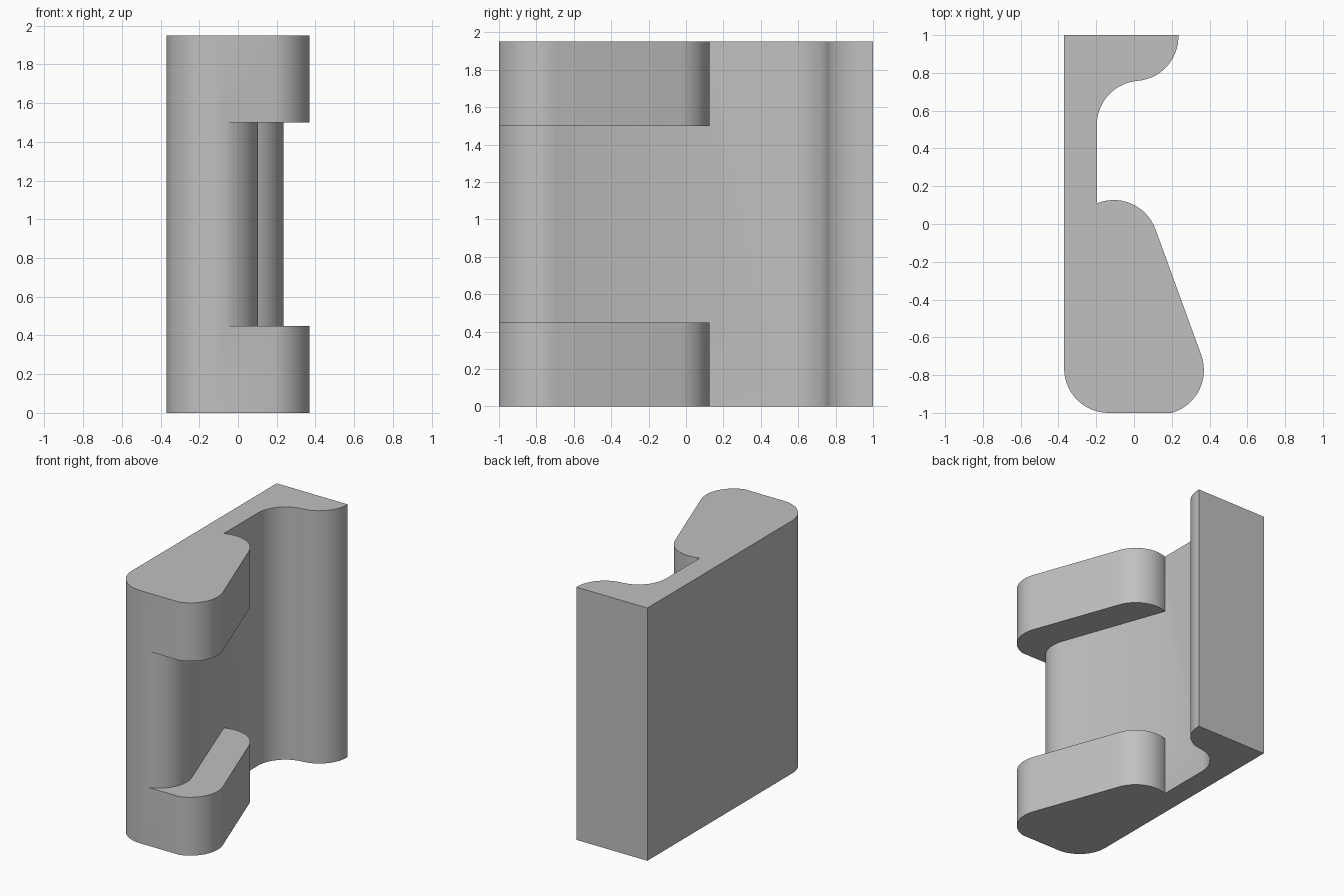
import bpy, bmesh, math

cube = bpy.data.objects.get("Cube")
if cube:
    bpy.data.objects.remove(cube, do_unlink=True)

H = 1.95          # full height
R = 0.235         # radius shared by every rounded corner
LEFT, WALL = -0.37, -0.197
SHIFT = -0.265    # sideways offset of the recessed wall

grey = bpy.data.materials.new("plain grey")
grey.use_nodes = True
grey.diffuse_color = (0.53, 0.53, 0.53, 1)
grey.node_tree.nodes["Principled BSDF"].inputs["Base Color"].default_value = (0.53, 0.53, 0.53, 1)


def arc(cx, cy, start, end, steps=14):
    """Points on a rounded corner, angles in degrees."""
    angles = [math.radians(start + (end - start) * i / steps) for i in range(steps + 1)]
    return [(cx + R * math.cos(a), cy + R * math.sin(a)) for a in angles]


def prism(name, profile, z0, z1):
    """Extrude a closed plan profile from z0 to z1."""
    bm = bmesh.new()
    face = bm.faces.new([bm.verts.new((x, y, z0)) for x, y in profile])
    up = bmesh.ops.extrude_face_region(bm, geom=[face])["geom"]
    bmesh.ops.translate(bm, vec=(0, 0, z1 - z0),
                        verts=[g for g in up if isinstance(g, bmesh.types.BMVert)])
    bmesh.ops.recalc_face_normals(bm, faces=bm.faces[:])
    mesh = bpy.data.meshes.new(name)
    bm.to_mesh(mesh)
    bm.free()
    mesh.materials.append(grey)
    obj = bpy.data.objects.new(name, mesh)
    bpy.context.collection.objects.link(obj)
    return obj


# Plan: front nose, sloping flank, inner bump, back wall, S-curved rear lip
nose = (0.135, -0.774)
bump = (-0.107, -0.108)
lip = (0.0, 0.992)
hollow_x = WALL + R
hollow_y = lip[1] - math.sqrt(4 * R * R - hollow_x ** 2)
joint = math.degrees(math.atan2(lip[1] - hollow_y, lip[0] - hollow_x))
nose_start = math.degrees(math.asin((-1 - nose[1]) / R))
bump_end = math.degrees(math.acos((WALL - bump[0]) / R))
lip_end = math.degrees(math.asin((1 - lip[1]) / R))

bump_arc = arc(*bump, 20, bump_end)
profile = (arc(LEFT + R, -1 + R, 180, 270)
           + arc(*nose, nose_start, 20)
           + bump_arc
           + arc(hollow_x, hollow_y, 180, joint)
           + arc(*lip, joint - 180, lip_end)[1:]
           + [(LEFT, 1)])
body = prism("bracket_body", profile, 0, H)

# Recess between the upper and lower lobes
recess = (arc(nose[0] + SHIFT, nose[1], -90, 20)
          + [bump_arc[-1], (0.1, 0.4), (0.7, 0.4), (0.7, -1.3), (nose[0] + SHIFT, -1.3)])
cutter = prism("recess_cutter", recess, 0.45, 1.5)
cutter.hide_render = True

cut = body.modifiers.new("recess", 'BOOLEAN')
cut.operation = 'DIFFERENCE'
cut.solver = 'EXACT'
cut.object = cutter
for o in bpy.context.selected_objects:
    o.select_set(False)
bpy.context.view_layer.objects.active = body
body.select_set(True)
bpy.ops.object.modifier_apply(modifier=cut.name)
bpy.data.objects.remove(cutter, do_unlink=True)
bpy.ops.object.shade_smooth_by_angle(angle=math.radians(30))
